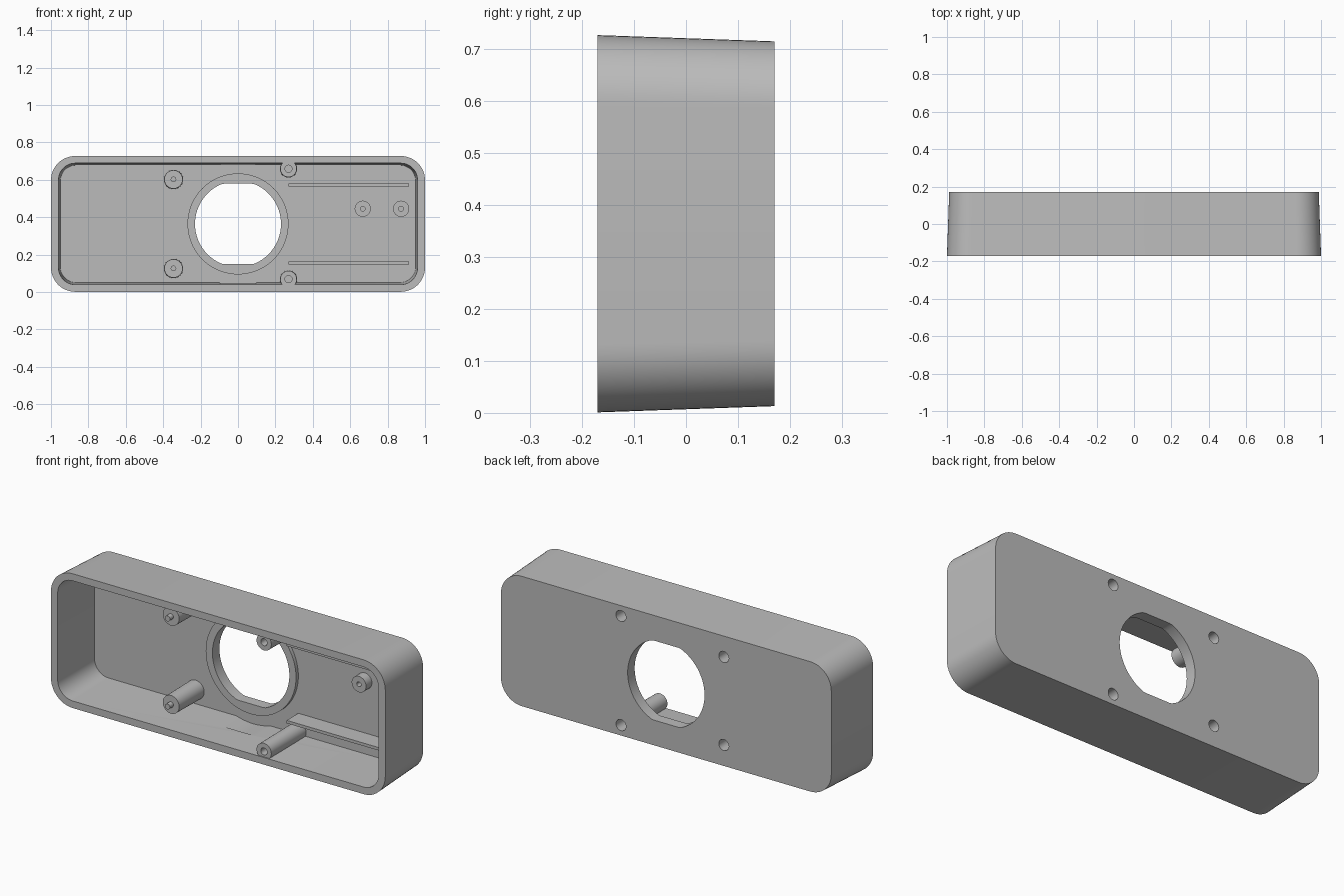
import bpy, bmesh
from math import sin, cos, pi, radians

cube = bpy.data.objects.get("Cube")
if cube:
    bpy.data.objects.remove(cube, do_unlink=True)

MID = 0.364            # height of the case centre line
FRONT, BACK = -0.17, 0.17
WALL = 0.04
FLOOR = BACK - WALL    # inner face of the back wall

grey = bpy.data.materials.new("case_grey")
grey.use_nodes = True
grey.diffuse_color = (0.5, 0.5, 0.5, 1)
grey.node_tree.nodes["Principled BSDF"].inputs["Base Color"].default_value = (0.5, 0.5, 0.5, 1)


def circle(x, z, r, n=48, flat=None):
    """Circle outline, optionally flattened at top and bottom."""
    lim = flat or r
    return [(x + r * cos(2 * pi * i / n),
             z + max(-lim, min(lim, r * sin(2 * pi * i / n)))) for i in range(n)]


def rounded(hx, hz, r, n=12):
    """Rounded rectangle outline about the centre line."""
    pts = []
    for q, (sx, sz) in enumerate([(1, 1), (-1, 1), (-1, -1), (1, -1)]):
        for i in range(n + 1):
            a = (q + i / n) * pi / 2
            pts.append((sx * (hx - r) + r * cos(a), MID + sz * (hz - r) + r * sin(a)))
    return pts


def loft(name, y0, outline0, y1, outline1=None):
    """Solid between two outlines, running along y."""
    bm = bmesh.new()
    a = [bm.verts.new((x, y0, z)) for x, z in outline0]
    b = [bm.verts.new((x, y1, z)) for x, z in (outline1 or outline0)]
    bm.faces.new(a)
    bm.faces.new(b)
    for i in range(len(a)):
        j = (i + 1) % len(a)
        bm.faces.new((a[i], a[j], b[j], b[i]))
    bmesh.ops.recalc_face_normals(bm, faces=bm.faces)
    mesh = bpy.data.meshes.new(name)
    bm.to_mesh(mesh)
    bm.free()
    mesh.materials.append(grey)
    obj = bpy.data.objects.new(name, mesh)
    bpy.context.collection.objects.link(obj)
    return obj


def activate(obj):
    bpy.ops.object.select_all(action='DESELECT')
    obj.select_set(True)
    bpy.context.view_layer.objects.active = obj


def cut(obj, cutter):
    """Subtract the cutter and discard it."""
    cutter.hide_render = True
    mod = obj.modifiers.new("cut", 'BOOLEAN')
    mod.operation = 'DIFFERENCE'
    mod.solver = 'EXACT'
    mod.object = cutter
    activate(obj)
    bpy.ops.object.modifier_apply(modifier=mod.name)
    bpy.data.objects.remove(cutter, do_unlink=True)


parts = []

# Tapered case, hollow from the front
case = loft("case", FRONT, rounded(1.0, 0.363, 0.13), BACK, rounded(0.988, 0.351, 0.125))
cut(case, loft("cavity", FRONT - 0.01, rounded(0.96, 0.325, 0.09),
               FLOOR, rounded(0.95, 0.314, 0.085)))
# Shallow round relief in the top and bottom walls
cut(case, loft("relief", 0.0, circle(0, MID, 0.33, 96), FLOOR))
parts.append(case)

# Raised ring round the central opening
ring = loft("opening_ring", FLOOR - 0.02, circle(0, MID, 0.27, 96), FLOOR + 0.01)
parts.append(ring)
for obj in (case, ring):
    cut(obj, loft("opening", 0, circle(0, MID, 0.23, 96, flat=0.215), BACK + 0.05))

# Screw posts: tall hollow pair and shorter pair with locating pins
for side, sign in (("upper", 1), ("lower", -1)):
    for kind, x, dz, r, y in (("tall", 0.27, 0.295, 0.047, FRONT + 0.006),
                              ("pin", -0.345, 0.238, 0.052, -0.08)):
        z = MID + sign * dz
        post = loft(f"{side}_{kind}_post", y, circle(x, z, r - 0.003),
                    BACK - 0.01, circle(x, z, r))
        for obj in (case, post):
            cut(obj, loft("screw_hole", 0.06, circle(x, z, 0.03, 32), BACK + 0.05))
        if kind == "tall":
            cut(post, loft("pilot_hole", y - 0.05, circle(x, z, 0.019, 32), y + 0.12))
        else:
            parts.append(loft(f"{side}_locating_pin", y - 0.03, circle(x, z, 0.015, 24), y + 0.01))
        parts.append(post)

    # Long guide rib along the back wall
    z = MID + sign * 0.209
    parts.append(loft(f"{side}_guide_rib", FLOOR - 0.1,
                      [(0.27, z - 0.008), (0.915, z - 0.008), (0.915, z + 0.008), (0.27, z + 0.008)],
                      FLOOR + 0.01))

# Short standoffs between the ribs
for name, x in (("inner_standoff", 0.667), ("outer_standoff", 0.872)):
    post = loft(name, FLOOR - 0.05, circle(x, 0.445, 0.043), FLOOR + 0.01)
    cut(post, loft("standoff_hole", FLOOR - 0.1, circle(x, 0.445, 0.013, 24), FLOOR))
    parts.append(post)

for obj in parts:
    activate(obj)
    bpy.ops.object.shade_smooth_by_angle(angle=radians(30))
